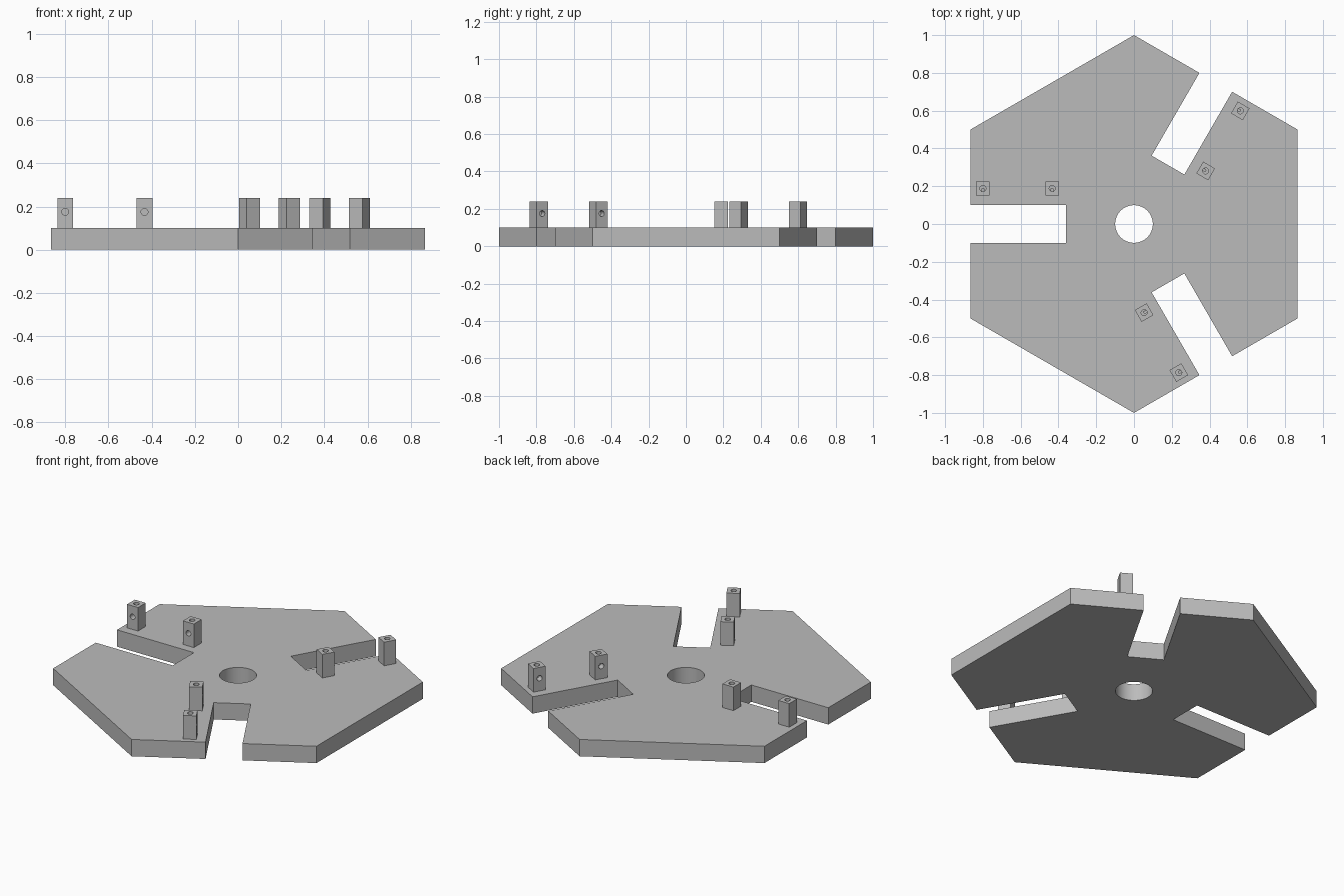
import bpy, bmesh
from math import radians
from mathutils import Matrix, Vector

cube = bpy.data.objects.get("Cube")
if cube:
    bpy.data.objects.remove(cube, do_unlink=True)

grey = bpy.data.materials.new("plain_grey")
grey.use_nodes = True
COLOUR = (0.5, 0.5, 0.5, 1)
grey.diffuse_color = COLOUR
grey.node_tree.nodes["Principled BSDF"].inputs["Base Color"].default_value = COLOUR

PLATE_TOP, POST_TOP, POST_WIDTH = 0.1, 0.24, 0.072
HOLE_RADIUS, HOLE_Z = 0.016, 0.175


def finish(name, bm):
    bmesh.ops.recalc_face_normals(bm, faces=bm.faces)
    mesh = bpy.data.meshes.new(name)
    bm.to_mesh(mesh)
    bm.free()
    mesh.materials.append(grey)
    obj = bpy.data.objects.new(name, mesh)
    bpy.context.collection.objects.link(obj)
    return obj


def cylinder(name, radius, depth, matrix, sides):
    bm = bmesh.new()
    bmesh.ops.create_cone(bm, cap_ends=True, segments=sides, radius1=radius,
                          radius2=radius, depth=depth, matrix=matrix)
    return finish(name, bm)


def cut(obj, cutter):
    mod = obj.modifiers.new("hole", 'BOOLEAN')
    mod.operation, mod.solver, mod.object = 'DIFFERENCE', 'EXACT', cutter
    bpy.context.view_layer.objects.active = obj
    bpy.ops.object.modifier_apply(modifier=mod.name)
    bpy.data.objects.remove(cutter, do_unlink=True)


def smooth(obj):
    bpy.ops.object.select_all(action='DESELECT')
    obj.select_set(True)
    bpy.context.view_layer.objects.active = obj
    bpy.ops.object.shade_smooth_by_angle(angle=radians(30))


turns = [Matrix.Rotation(radians(a), 4, 'Z') for a in (0, 120, 240)]

# Hexagonal plate: one slotted side repeated three times
side = [(-0.866, 0.5), (-0.866, 0.1), (-0.36, 0.1),
        (-0.36, -0.1), (-0.866, -0.1), (-0.866, -0.5)]
bm = bmesh.new()
outline = [bm.verts.new(turn @ Vector((x, y, 0))) for turn in turns for x, y in side]
base = bm.faces.new(outline)
top = bmesh.ops.extrude_face_region(bm, geom=[base])
bmesh.ops.translate(bm, vec=(0, 0, PLATE_TOP),
                    verts=[v for v in top["geom"] if isinstance(v, bmesh.types.BMVert)])
plate = finish("slotted_plate", bm)

# Central bore
cut(plate, cylinder("bore_cutter", 0.1, 1, Matrix(), 32))
smooth(plate)

# Posts beside each slot, with a hole in the top and one facing the slot
for slot, turn in enumerate(turns, 1):
    for place, x in (("outer", -0.8), ("inner", -0.433)):
        bm = bmesh.new()
        height = POST_TOP - PLATE_TOP
        bmesh.ops.create_cube(bm, size=1, matrix=Matrix.Translation((0, 0, PLATE_TOP + height / 2))
                              @ Matrix.Diagonal((POST_WIDTH, POST_WIDTH, height, 1)))
        post = finish(f"{place}_post_{slot}", bm)
        cut(post, cylinder("top_cutter", HOLE_RADIUS, 0.1,
                           Matrix.Translation((0, 0, POST_TOP)), 20))
        cut(post, cylinder("side_cutter", HOLE_RADIUS, 0.1,
                           Matrix.Translation((0, -0.05, HOLE_Z))
                           @ Matrix.Rotation(radians(90), 4, 'X'), 20))
        post.matrix_world = turn @ Matrix.Translation((x, 0.188, 0))
        smooth(post)
